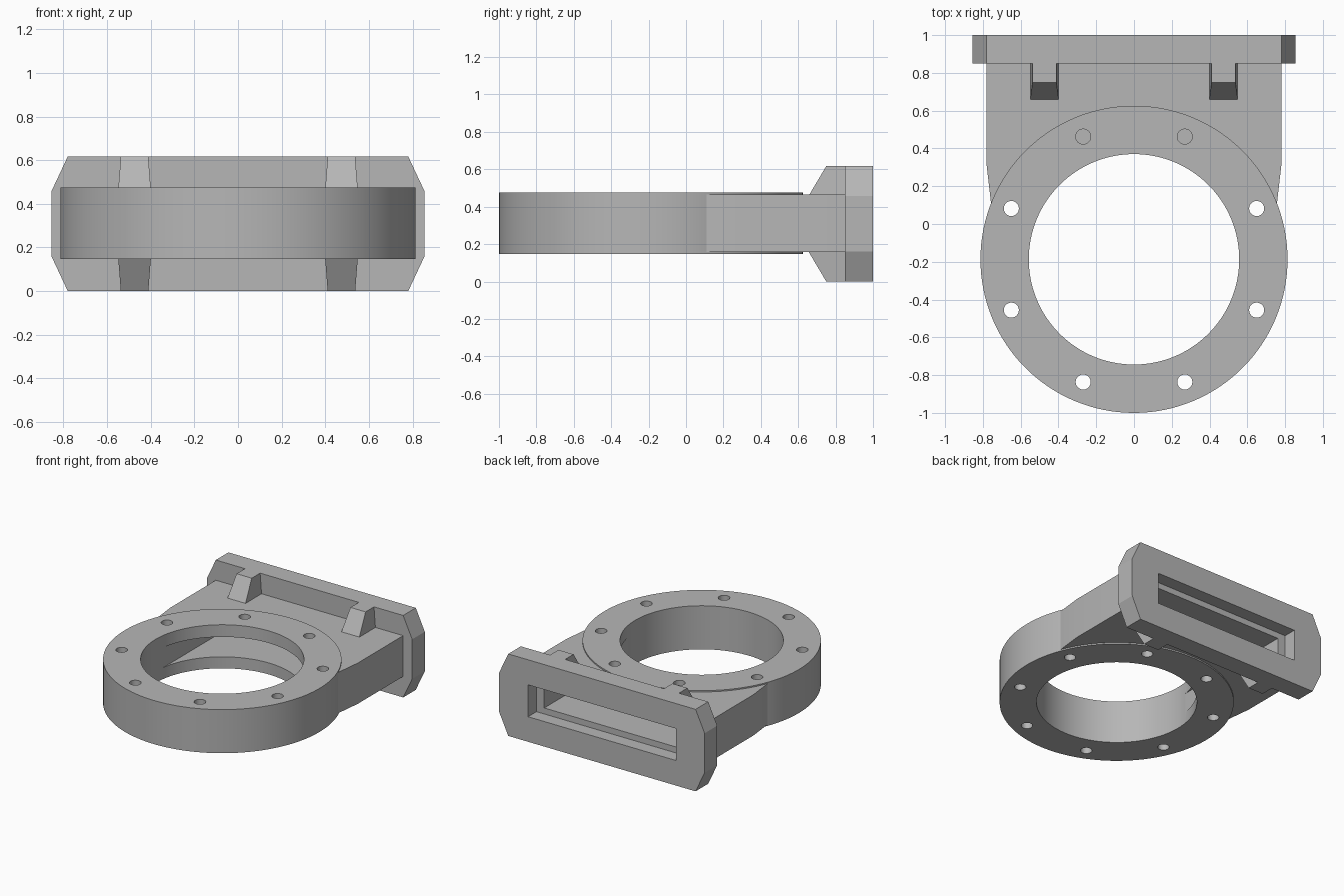
import bpy, bmesh
from math import sin, cos, pi, radians
from itertools import product

cube = bpy.data.objects.get("Cube")
if cube:
    bpy.data.objects.remove(cube, do_unlink=True)

grey = bpy.data.materials.new("plain_grey")
grey.use_nodes = True
grey.diffuse_color = (0.47, 0.47, 0.47, 1)
grey.node_tree.nodes["Principled BSDF"].inputs["Base Color"].default_value = (0.47, 0.47, 0.47, 1)

H = 0.617          # flange height
MID = H / 2
RING_Y = -0.187    # ring centre


def hull(name, points):
    """Convex solid around the given points."""
    bm = bmesh.new()
    for p in points:
        bm.verts.new(p)
    bmesh.ops.convex_hull(bm, input=bm.verts[:])
    bmesh.ops.dissolve_limit(bm, angle_limit=0.01, verts=bm.verts[:], edges=bm.edges[:])
    bmesh.ops.recalc_face_normals(bm, faces=bm.faces[:])
    mesh = bpy.data.meshes.new(name)
    bm.to_mesh(mesh)
    bm.free()
    mesh.materials.append(grey)
    obj = bpy.data.objects.new(name, mesh)
    bpy.context.collection.objects.link(obj)
    return obj


def box(name, half_x, y0, y1, half_z):
    return hull(name, product((-half_x, half_x), (y0, y1), (MID - half_z, MID + half_z)))


def disc(name, x, y, r, z0, z1, n):
    return hull(name, [(x + r * cos(2 * pi * i / n), y + r * sin(2 * pi * i / n), z)
                       for i in range(n) for z in (z0, z1)])


def combine(target, tool, operation):
    """Apply a boolean and remove the tool."""
    mod = target.modifiers.new("combine", "BOOLEAN")
    mod.operation = operation
    mod.solver = "EXACT"
    mod.object = tool
    bpy.context.view_layer.objects.active = target
    bpy.ops.object.modifier_apply(modifier=mod.name)
    bpy.data.objects.remove(tool, do_unlink=True)


# Round ring
ring = disc("ring_mount", 0, RING_Y, 0.813, 0.147, 0.475, 128)

# Neck joining ring and flange, slightly thinner than the ring
neck = hull("neck", [(s * x, y, z) for s in (-1, 1) for z in (0.158, 0.465)
                     for x, y in ((0.78, 0.9), (0.78, 0.31), (0.75, 0.05))])
combine(ring, neck, "UNION")

# Rear flange with chamfered corners
flange = hull("flange", [(s * x, y, z) for s in (-1, 1) for y in (0.85, 1.0)
                         for x, z in ((0.78, 0), (0.78, H), (0.855, 0.16), (0.855, H - 0.16))])
combine(ring, flange, "UNION")

# Tapered ribs above and below the neck
for side, up in product((-1, 1), (True, False)):
    pts = [(side * 0.474 + k * w, y, z if up else H - z) for k in (-1, 1)
           for y, z, w in ((0.75, H, 0.063), (0.88, H, 0.063),
                           (0.636, 0.425, 0.078), (0.88, 0.425, 0.078))]
    combine(ring, hull("rib", pts), "UNION")

# Bore, flat slot from bore to flange, and the recess around its mouth
combine(ring, disc("bore", 0, RING_Y, 0.557, -0.1, 0.8, 128), "DIFFERENCE")
combine(ring, box("slot", 0.55, RING_Y, 1.1, 0.075), "DIFFERENCE")
combine(ring, box("recess", 0.615, 0.9, 1.1, 0.12), "DIFFERENCE")

# Bolt holes: through the ring, blind at the two beside the neck
for i in range(8):
    a = radians(22.5 + 45 * i)
    x, y = 0.703 * cos(a), RING_Y + 0.703 * sin(a)
    spans = ((0.405, 0.6), (0.05, 0.217)) if i in (1, 2) else ((0.05, 0.6),)
    for z0, z1 in spans:
        combine(ring, disc("hole", x, y, 0.04, z0, z1, 24), "DIFFERENCE")

# Smooth round walls, sharp edges elsewhere
bpy.ops.object.select_all(action="DESELECT")
ring.select_set(True)
bpy.context.view_layer.objects.active = ring
bpy.ops.object.shade_smooth_by_angle(angle=radians(20))
